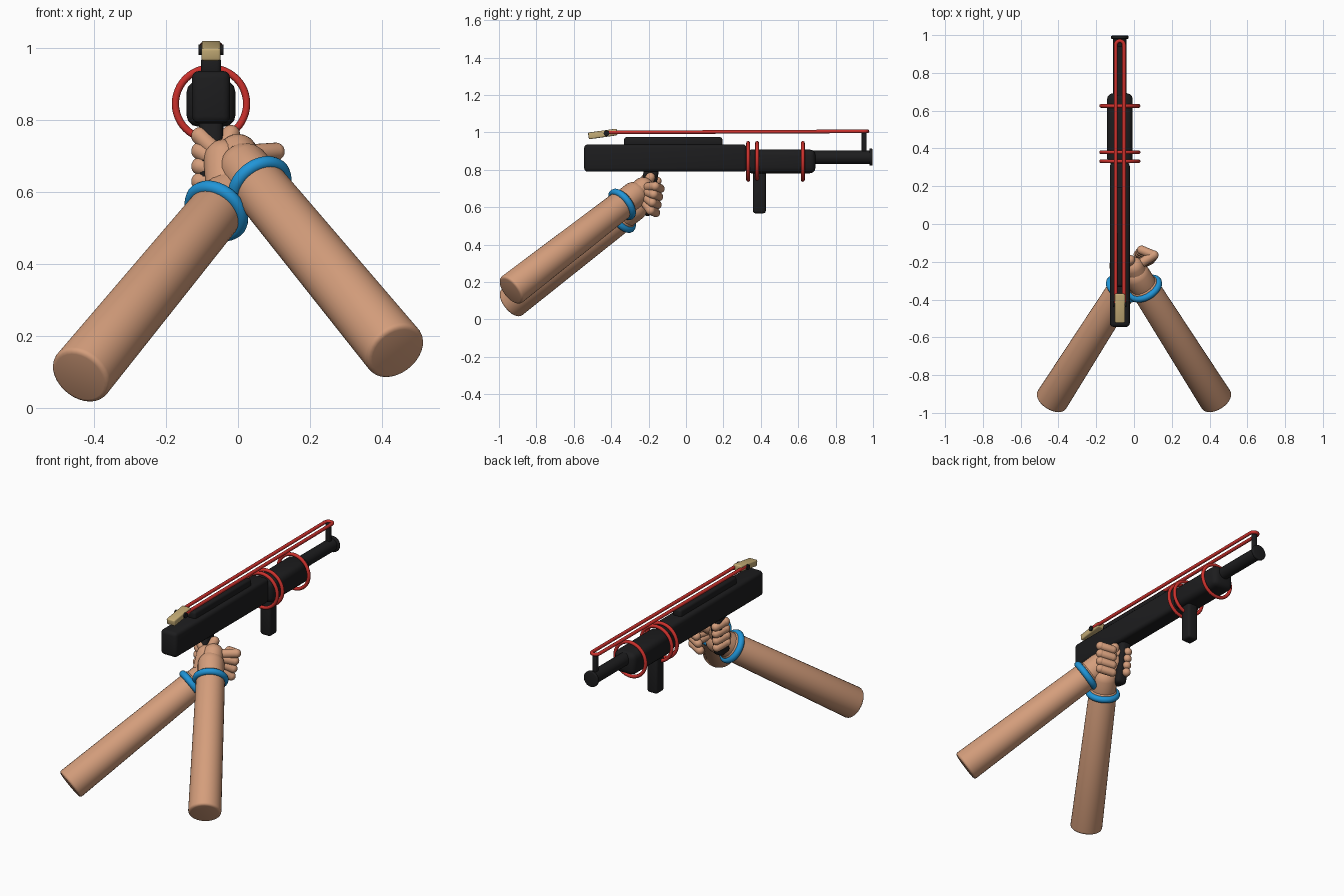
import bpy, bmesh, math
from mathutils import Vector, Matrix

cube = bpy.data.objects.get("Cube")
if cube:
    bpy.data.objects.remove(cube, do_unlink=True)


def material(name, rgb):
    m = bpy.data.materials.new(name)
    m.use_nodes = True
    m.diffuse_color = (*rgb, 1)
    m.node_tree.nodes["Principled BSDF"].inputs["Base Color"].default_value = (*rgb, 1)
    return m


BLACK = material("black", (0.012, 0.012, 0.013))
SKIN = material("skin", (0.66, 0.34, 0.2))
BLUE = material("blue", (0.015, 0.3, 0.68))
RED = material("red", (0.6, 0.03, 0.025))
TAN = material("tan", (0.55, 0.41, 0.18))
GX = -0.075  # centre line of the launcher


def finish(bm, name, mat):
    bmesh.ops.recalc_face_normals(bm, faces=bm.faces)
    me = bpy.data.meshes.new(name)
    bm.to_mesh(me)
    bm.free()
    ob = bpy.data.objects.new(name, me)
    bpy.context.collection.objects.link(ob)
    me.materials.append(mat)
    bpy.ops.object.select_all(action='DESELECT')
    ob.select_set(True)
    bpy.context.view_layer.objects.active = ob
    bpy.ops.object.shade_smooth_by_angle(angle=math.radians(40))
    return ob


def align(p, direction):
    rot = Vector(direction).to_track_quat('Z', 'Y').to_matrix().to_4x4()
    return Matrix.Translation(p) @ rot


def box(name, mat, center, size, bevel, tilt=0):
    bm = bmesh.new()
    bmesh.ops.create_cube(bm, size=1)
    bmesh.ops.scale(bm, vec=size, verts=bm.verts)
    bmesh.ops.bevel(bm, geom=bm.edges[:], offset=bevel, segments=3,
                    profile=0.5, affect='EDGES')
    bm.transform(Matrix.Translation(center) @ Matrix.Rotation(math.radians(tilt), 4, 'X'))
    return finish(bm, name, mat)


def rod(name, mat, p, q, r1, r2=None, bevel=0):
    p, q = Vector(p), Vector(q)
    bm = bmesh.new()
    bmesh.ops.create_cone(bm, cap_ends=True, segments=32, radius1=r1,
                          radius2=r2 or r1, depth=(q - p).length)
    if bevel:
        rims = [e for e in bm.edges if abs(e.verts[0].co.z - e.verts[1].co.z) < 1e-5]
        bmesh.ops.bevel(bm, geom=rims, offset=bevel, segments=3,
                        profile=0.5, affect='EDGES')
    bm.transform(align((p + q) / 2, q - p))
    return finish(bm, name, mat)


def add_capsule(bm, p, q, r):
    p, q = Vector(p), Vector(q)
    ball = bmesh.ops.create_uvsphere(bm, u_segments=20, v_segments=13, radius=r)["verts"]
    for v in ball:
        if v.co.z > 0:
            v.co.z += (q - p).length
    bmesh.ops.transform(bm, matrix=align(p, q - p), verts=ball)


def ring(name, mat, center, axis, major, minor):
    bm = bmesh.new()
    start = Matrix.Translation((major, 0, 0)) @ Matrix.Rotation(math.pi / 2, 4, 'X')
    bmesh.ops.create_circle(bm, segments=12, radius=minor, matrix=start)
    bmesh.ops.spin(bm, geom=bm.verts[:] + bm.edges[:], cent=(0, 0, 0), axis=(0, 0, 1),
                   angle=math.tau, steps=48, use_merge=True)
    bmesh.ops.remove_doubles(bm, verts=bm.verts, dist=1e-5)
    bm.transform(align(center, axis))
    return finish(bm, name, mat)


# Launcher body, rail, barrel and grips
box("rear_body", BLACK, (GX, -0.11, 0.863), (0.106, 0.87, 0.146), 0.02)
box("fore_body", BLACK, (GX, 0.505, 0.845), (0.136, 0.375, 0.128), 0.032)
box("top_rail", BLACK, (GX, -0.068, 0.95), (0.056, 0.525, 0.05), 0.012)
rod("barrel", BLACK, (GX, 0.66, 0.868), (GX, 0.99, 0.868), 0.036)
rod("muzzle_rim", BLACK, (GX, 0.98, 0.868), (GX, 0.997, 0.868), 0.046, bevel=0.005)
box("front_post", BLACK, (GX, 0.952, 0.945), (0.026, 0.026, 0.12), 0.005)
box("front_grip", BLACK, (GX, 0.392, 0.685), (0.068, 0.07, 0.235), 0.014)
box("rear_grip", BLACK, (GX, -0.205, 0.685), (0.066, 0.08, 0.26), 0.02, -10)

# Rubber rings around the fore body
for i, y in enumerate((0.332, 0.38, 0.625)):
    ring("red_ring_%d" % i, RED, (GX, y, 0.845), (0, 1, 0), 0.099, 0.01)

# Stretched band looped round the front post
curve = bpy.data.curves.new("stretched_band", 'CURVE')
curve.dimensions = '3D'
curve.bevel_depth = 0.01
curve.bevel_resolution = 3
curve.use_fill_caps = True
path = [(0.022, -0.42, 1.0)]
path += [(0.022 * math.cos(a), 0.948 + 0.022 * math.sin(a), 1.006)
         for a in (math.pi * k / 8 for k in range(9))]
path += [(-0.022, -0.42, 1.0)]
spline = curve.splines.new('POLY')
spline.points.add(len(path) - 1)
for point, (x, y, z) in zip(spline.points, path):
    point.co = (x + GX, y, z, 1)
spline.use_smooth = True
curve.materials.append(RED)
bpy.context.collection.objects.link(bpy.data.objects.new("stretched_band", curve))

# Pouch and its pin
box("pouch", TAN, (GX, -0.445, 0.992), (0.054, 0.155, 0.036), 0.007, 8)
rod("pouch_pin", BLACK, (GX - 0.035, -0.425, 0.995), (GX + 0.035, -0.425, 0.995), 0.015)


# Arms with wrist bands
def arm(side, name, drop):
    end = Vector((side * 0.44, -0.939, 0.154 - drop))
    wrist = Vector((side * 0.06, -0.342, 0.615 - drop))
    along = (wrist - end).normalized()
    rod(name + "_arm", SKIN, end, wrist + along * 0.03, 0.089, 0.077, bevel=0.014)
    ring(name + "_wristband", BLUE, wrist, along, 0.078, 0.019)
    return wrist, along


# Each hand: palm, four curled fingers stacked down the grip, and a thumb
def hand(name, wrist, along, palm_end, knuckle, tip, step, thumb):
    bm = bmesh.new()
    add_capsule(bm, wrist, wrist + along * 0.09, 0.072)
    add_capsule(bm, wrist + along * 0.06, palm_end, 0.056)
    for i in range(4):
        move = Vector(step) * i
        k, t = Vector(knuckle) + move, Vector(tip) + move
        add_capsule(bm, Vector(palm_end) + move * 0.4, k, 0.025)
        add_capsule(bm, k, t, 0.024)
    add_capsule(bm, palm_end, thumb, 0.026)
    finish(bm, name + "_hand", SKIN)


w, d = arm(1, "left", 0)
hand("left", w, d, (0.0, -0.23, 0.705), (0.105, -0.165, 0.712), (0.04, -0.138, 0.7),
     (-0.006, -0.008, -0.043), (-0.06, -0.19, 0.74))
w, d = arm(-1, "right", 0.068)
hand("right", w, d, (-0.04, -0.235, 0.69), (-0.105, -0.215, 0.755), (-0.085, -0.155, 0.74),
     (0.0, -0.004, -0.042), (-0.02, -0.19, 0.76))
